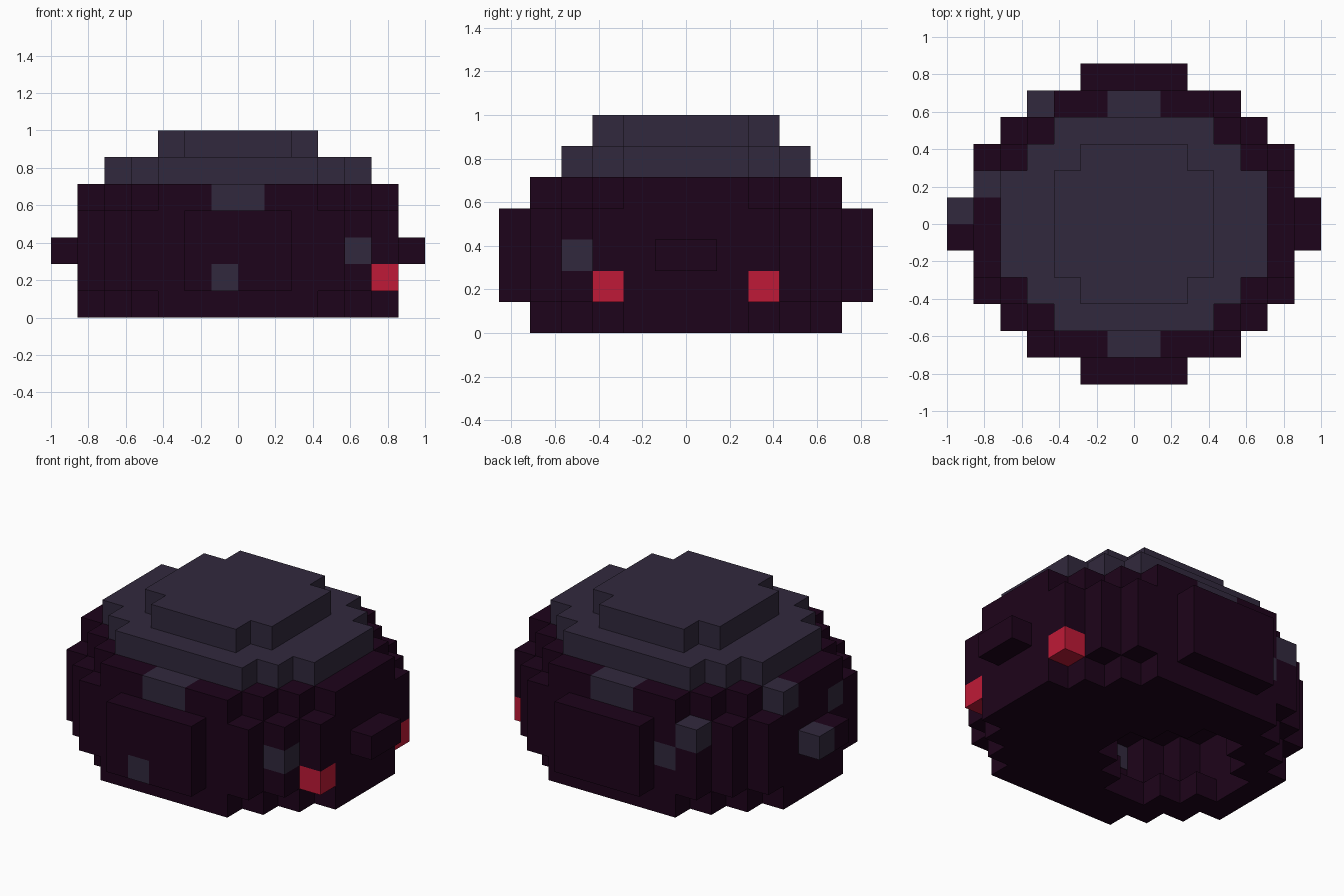
import bpy, bmesh
from mathutils import Vector

cube = bpy.data.objects.get("Cube")
if cube:
    bpy.data.objects.remove(cube, do_unlink=True)

U = 1 / 7  # edge of one block


def material(name, rgb):
    m = bpy.data.materials.new(name)
    m.use_nodes = True
    color = (*rgb, 1)
    m.diffuse_color = color
    m.node_tree.nodes["Principled BSDF"].inputs["Base Color"].default_value = color
    return m


plum = material("dark_plum", (0.0125, 0.001, 0.0105))
slate = material("slate_grey", (0.031, 0.022, 0.047))
red = material("crimson", (0.52, 0.01, 0.038))

cells = {}  # block position -> (part, material)


def stepped(steps, layers):
    """Blocks of a round stepped plan, given as half sizes of stacked rectangles."""
    return {(i, j, k) for k in layers for a, b in steps
            for i in range(-a, a) for j in range(-b, b)}


def fill(blocks, part, mat):
    for c in blocks:
        cells[c] = (part, mat)


# Body: narrow rings at the foot and shoulder, wide rings between
fill(stepped([(3, 5), (4, 4), (5, 3), (6, 2)], (0, 4)), "body", plum)
fill(stepped([(4, 5), (5, 4), (6, 3)], (1, 2, 3)), "body", plum)

# Raised panels on front and back
fill({c for c in stepped([(2, 6)], (1, 2, 3)) if c[1] in (-6, 5)}, "end_panels", plum)

# Side lugs
fill({(i, j, 2) for i in (-7, 6) for j in (-1, 0)}, "side_lugs", plum)

# Stepped cap
fill(stepped([(5, 2), (4, 3), (3, 4)], (5,)), "cap", slate)
fill(stepped([(3, 2), (2, 3)], (6,)), "cap", slate)

# Hollow inside, opening through a stepped hole in one half of the floor
hollow = {(i, j, k) for i, j, k in stepped([(2, 4), (3, 3), (4, 2), (5, 1)], (0,))
          if i + max(j, -1 - j) < 1}
hollow |= stepped([(3, 4), (4, 3), (5, 2)], (1, 2))
for c in hollow:
    del cells[c]

# Grey patches: shoulder blocks, then scattered single blocks
fill({(i, j, 4) for i in (-1, 0) for j in (-5, 4)}, "grey_patches", slate)
fill([(-1, -6, 1), (4, -4, 2), (-7, 0, 2), (-6, 1, 4), (-4, 4, 3),
      (-3, 4, 2), (-6, -2, 3)], "grey_patches", slate)

# Red blocks on one side
fill([(5, -3, 1), (5, 2, 1)], "red_blocks", red)


def add_object(part, bm, mat):
    mesh = bpy.data.meshes.new(part)
    bm.to_mesh(mesh)
    bm.free()
    mesh.materials.append(mat)
    obj = bpy.data.objects.new(part, mesh)
    bpy.context.collection.objects.link(obj)
    return obj


def build(part):
    """Skin a part with only its exposed block faces, merged where flat."""
    bm = bmesh.new()
    mat = None
    for c, (name, m) in cells.items():
        if name != part:
            continue
        mat = m
        centre = Vector(c) + Vector((0.5, 0.5, 0.5))
        for axis in range(3):
            for sign in (-1, 1):
                n = [0, 0, 0]
                n[axis] = sign
                if tuple(p + q for p, q in zip(c, n)) in cells:
                    continue
                n = Vector(n)
                s = Vector((n.y, n.z, n.x))
                t = n.cross(s)
                corners = [(-1, -1), (1, -1), (1, 1), (-1, 1)]
                bm.faces.new([bm.verts.new((centre + (n + s * a + t * b) / 2) * U)
                              for a, b in corners])
    bmesh.ops.remove_doubles(bm, verts=bm.verts, dist=U / 100)
    bmesh.ops.dissolve_limit(bm, angle_limit=0.01, verts=bm.verts, edges=bm.edges)
    add_object(part, bm, mat)


for part in ("body", "end_panels", "side_lugs", "cap", "grey_patches", "red_blocks"):
    build(part)

# Grey patch on the inner face of the front wall
bm = bmesh.new()
bmesh.ops.create_cube(bm, size=1)
patch = add_object("inner_grey_patch", bm, slate)
patch.scale = (U, 0.006, U)
patch.location = (-2.5 * U, -4 * U, 2.5 * U)
